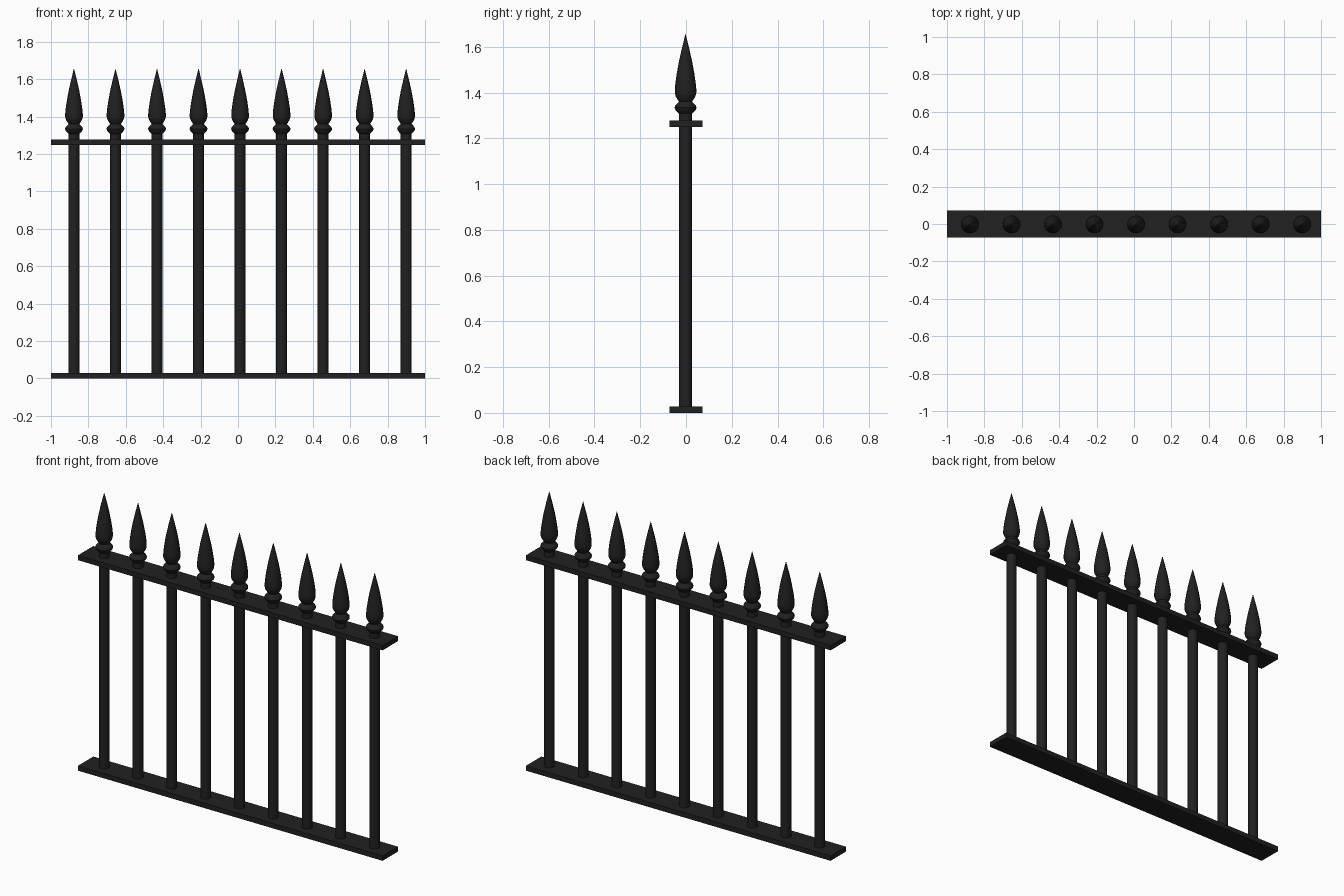
import bpy
import bmesh
import math

if "Cube" in bpy.data.objects:
    bpy.data.objects.remove(bpy.data.objects["Cube"])

iron = bpy.data.materials.new("black_iron")
iron.diffuse_color = (0.015, 0.015, 0.015, 1)
iron.use_nodes = True
iron.node_tree.nodes["Principled BSDF"].inputs["Base Color"].default_value = iron.diffuse_color


def finish(bm, name):
    mesh = bpy.data.meshes.new(name)
    bmesh.ops.recalc_face_normals(bm, faces=bm.faces)
    bm.to_mesh(mesh)
    bm.free()
    mesh.materials.append(iron)
    obj = bpy.data.objects.new(name, mesh)
    bpy.context.collection.objects.link(obj)
    return obj


def rail(name, z0, z1):
    bm = bmesh.new()
    bmesh.ops.create_cube(bm, size=1)
    for v in bm.verts:
        v.co.x *= 2.0
        v.co.y *= 0.144
        v.co.z = (z0 + z1) / 2 + v.co.z * (z1 - z0)
    return finish(bm, name)


def lathe(name, profile, x, y=-0.002, sides=16):
    """Closed solid of revolution from (radius, z) points."""
    bm = bmesh.new()
    rings = []
    for r, z in profile:
        rings.append([bm.verts.new((x + r * math.cos(2 * math.pi * i / sides),
                                    y + r * math.sin(2 * math.pi * i / sides), z))
                      for i in range(sides)])
    for a, b in zip(rings, rings[1:]):
        for i in range(sides):
            j = (i + 1) % sides
            bm.faces.new((a[i], a[j], b[j], b[i]))
    bm.faces.new(rings[0][::-1])
    bm.faces.new(rings[-1])
    obj = finish(bm, name)
    bpy.ops.object.select_all(action='DESELECT')
    obj.select_set(True)
    bpy.context.view_layer.objects.active = obj
    bpy.ops.object.shade_smooth_by_angle(angle=math.radians(35))
    return obj


# Horizontal rails
rail("bottom_rail", 0.0, 0.029)
rail("top_rail", 1.249, 1.278)

# Bar, collar and spear head share one turned axis
bar = [(0.029, 0.02), (0.029, 1.32)]
collar = [(0.029, 1.308), (0.036, 1.315), (0.045, 1.325), (0.048, 1.334),
          (0.045, 1.343), (0.036, 1.353), (0.029, 1.36), (0.027, 1.366)]
spear = [(0.027, 1.358), (0.034, 1.368), (0.043, 1.383), (0.047, 1.398),
         (0.047, 1.415), (0.044, 1.445), (0.038, 1.485), (0.029, 1.535),
         (0.016, 1.593), (0.001, 1.654)]

for n in range(9):
    x = -0.877 + 0.222 * n
    lathe(f"bar_{n + 1}", bar, x)
    lathe(f"collar_{n + 1}", collar, x)
    lathe(f"spear_head_{n + 1}", spear, x)
